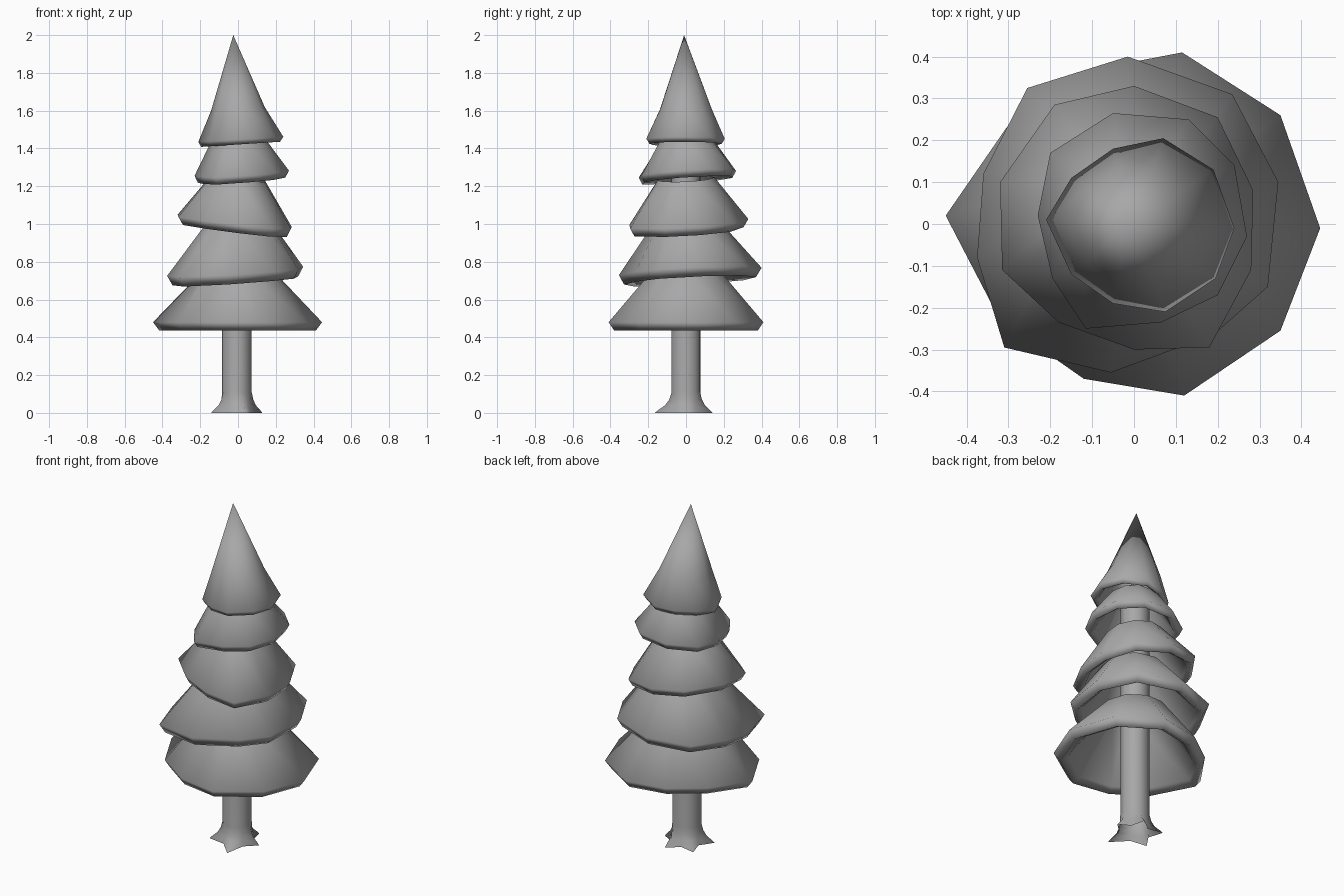
import bpy, bmesh, math

if "Cube" in bpy.data.objects:
    bpy.data.objects.remove(bpy.data.objects["Cube"])

GREY = bpy.data.materials.new("grey")
GREY.diffuse_color = (0.39, 0.39, 0.39, 1)
GREY.use_nodes = True
GREY.node_tree.nodes["Principled BSDF"].inputs["Base Color"].default_value = GREY.diffuse_color


def loft(name, rings):
    """Skin a list of equal-length vertex rings, ordered downward on the outside."""
    bm = bmesh.new()
    loops = [[bm.verts.new(p) for p in ring] for ring in rings]
    n = len(rings[0])
    for a, b in zip(loops, loops[1:]):
        for i in range(n):
            j = (i + 1) % n
            bm.faces.new((a[i], b[i], b[j], a[j]))
    bmesh.ops.remove_doubles(bm, verts=bm.verts, dist=0.0005)
    for f in bm.faces:
        f.smooth = True
    mesh = bpy.data.meshes.new(name)
    bm.to_mesh(mesh)
    bm.free()
    mesh.materials.append(GREY)
    obj = bpy.data.objects.new(name, mesh)
    bpy.context.collection.objects.link(obj)
    return obj


def tier(name, outline, rim_z, tilt, lip, mid, tip=None):
    """Hollow branch skirt: tilted irregular rim, turned-under lip, inner cone."""
    def rim(scale, z):
        return [(x * scale, y * scale, z + tilt[0] * x + tilt[1] * y)
                for x, y in outline]

    def circle(r, z):
        pts = []
        for x, y in outline:
            d = math.hypot(x, y)
            px, py = x / d * r, y / d * r
            pts.append((px, py, z + tilt[0] * px + tilt[1] * py))
        return pts

    rings = [
        circle(*mid),                              # top of skirt
        rim(1.0, rim_z),                           # widest edge
        rim(0.925, rim_z - lip),                   # bottom of lip
        rim(0.82, rim_z - lip * 0.45),             # inside of lip
        circle(mid[0] - 0.035, mid[1] - 0.02),     # inner cone
    ]
    if tip:
        n = len(outline)
        rings.insert(0, [tip] * n)
        rings.append([(tip[0], tip[1], tip[2] - 0.1)] * n)
    return loft(name, rings)


# Five skirts of branches, bottom to top
tier("branches_1",
     [(.445, -.01), (.35, .26), (.115, .41), (-.12, .365), (-.305, .23),
      (-.45, .02), (-.32, -.23), (-.12, -.37), (.12, -.41), (.35, -.255)],
     .48, (0, 0), .045, (.175, .765))
tier("branches_2",
     [(.345, .1), (.235, .31), (-.015, .40), (-.255, .325), (-.36, .12),
      (-.375, -.08), (-.31, -.295), (-.055, -.355), (.19, -.265), (.32, -.15)],
     .75, (.055, .048), .05, (.175, 1.01))
tier("branches_3",
     [(.285, .08), (.2, .255), (.0, .33), (-.19, .285), (-.32, .1),
      (-.315, -.11), (-.18, -.235), (.0, -.30), (.18, -.295), (.28, -.11)],
     1.01, (-.105, .05), .043, (.15, 1.24))
tier("branches_4",
     [(.24, .14), (.13, .25), (-.05, .265), (-.2, .17), (-.23, .02),
      (-.195, -.13), (-.115, -.25), (.065, -.235), (.2, -.17), (.27, -.03)],
     1.268, (.06, .06), .037, (.14, 1.45))
tier("branches_top",
     [(.24, -.01), (.19, .13), (.07, .205), (-.05, .18), (-.15, .11),
      (-.21, .01), (-.15, -.12), (-.05, -.19), (.075, -.21), (.195, -.13)],
     1.447, (.06, 0), .026, (.142, 1.61), (-.025, -.01, 2.0))

# Trunk with five flared roots: (angle, reach)
roots = [(6, .135), (71, .148), (138, .15), (205, .15), (287, .172)]
spokes = []
for k, (a, reach) in enumerate(roots):
    nxt = roots[(k + 1) % 5][0] + (360 if k == 4 else 0)
    spokes += [(a, reach), ((a + nxt) / 2, .085)]


def trunk_ring(z, flare):
    ring = []
    for a, reach in spokes:
        r = .079 + (reach - .079) * flare
        t = math.radians(a)
        ring.append((r * math.cos(t) - .006, r * math.sin(t), z))
    return ring


loft("trunk", [trunk_ring(z, f) for z, f in
               [(1.5, 0), (.11, 0), (.07, .15), (.04, .4), (.012, .85), (0, 1)]])
